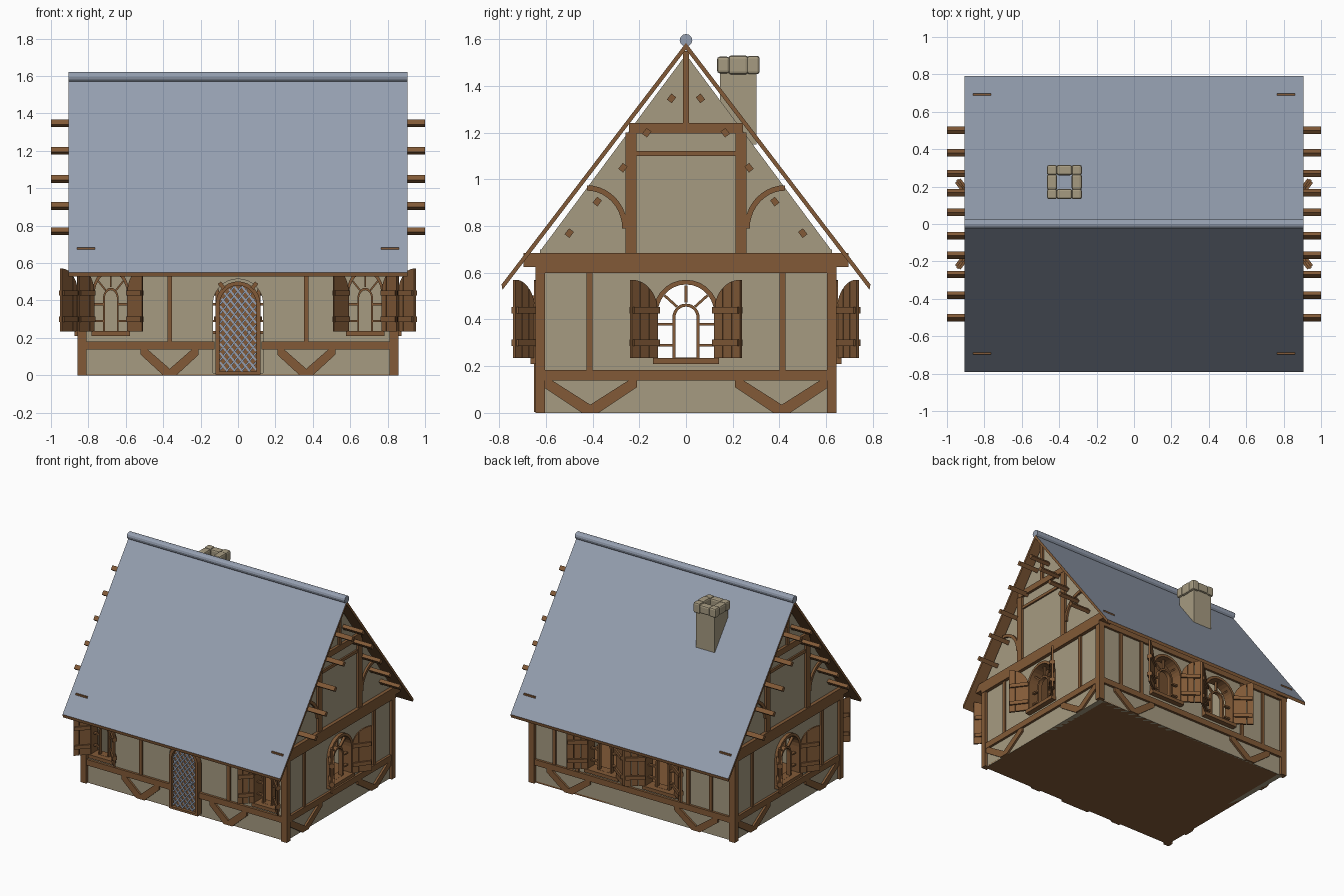
import bpy, bmesh, random
from math import sin, cos, pi, radians, sqrt, hypot
from mathutils import Matrix, Vector

if "Cube" in bpy.data.objects:
    bpy.data.objects.remove(bpy.data.objects["Cube"])

random.seed(4)


def material(name, rgb):
    m = bpy.data.materials.new(name)
    m.diffuse_color = [((c / 255 + 0.055) / 1.055) ** 2.4 for c in rgb] + [1]
    m.use_nodes = True
    m.node_tree.nodes["Principled BSDF"].inputs["Base Color"].default_value = m.diffuse_color
    return m


PLASTER = material("plaster", (166, 155, 129))
WOOD = material("brown timber", (130, 90, 55))
SLATE = material("slate blue", (149, 159, 176))
I = Matrix.Identity(4)


def plate(name, loops, w0, w1, M=I, mat=WOOD):
    """Fill 2D loops (first outer, rest holes), thicken from w0 to w1, place with M."""
    cu = bpy.data.curves.new(name, 'CURVE')
    cu.dimensions, cu.fill_mode, cu.extrude = '2D', 'BOTH', (w1 - w0) / 2
    for loop in loops:
        s = cu.splines.new('POLY')
        s.points.add(len(loop) - 1)
        for p, (u, v) in zip(s.points, loop):
            p.co = (u, v, 0, 1)
        s.use_cyclic_u = True
    tmp = bpy.data.objects.new(name + "_curve", cu)
    bpy.context.collection.objects.link(tmp)
    dg = bpy.context.evaluated_depsgraph_get()
    me = bpy.data.meshes.new_from_object(tmp.evaluated_get(dg))
    bpy.data.objects.remove(tmp)
    bpy.data.curves.remove(cu)
    me.transform(M @ Matrix.Translation((0, 0, (w0 + w1) / 2)))
    bm = bmesh.new()
    bm.from_mesh(me)
    bmesh.ops.remove_doubles(bm, verts=bm.verts, dist=1e-5)
    bmesh.ops.recalc_face_normals(bm, faces=bm.faces)
    bm.to_mesh(me)
    bm.free()
    me.name = name
    me.materials.clear()
    me.materials.append(mat)
    for p in me.polygons:
        p.use_smooth = False
    ob = bpy.data.objects.new(name, me)
    bpy.context.collection.objects.link(ob)
    return ob


def rect(u0, u1, v0, v1):
    return [(u0, v0), (u1, v0), (u1, v1), (u0, v1)]


def bar(name, p, q, width, w0, w1, M=I, mat=WOOD):
    p, q = Vector(p), Vector(q)
    n = Vector((p.y - q.y, q.x - p.x)).normalized() * width / 2
    return plate(name, [[p + n, p - n, q - n, q + n]], w0, w1, M, mat)


def arch(c, hw, z0, spring, rise, n=14):
    return [(c - hw, z0), (c + hw, z0)] + [
        (c + hw * cos(pi * i / n), spring + rise * sin(pi * i / n)) for i in range(n + 1)]


def wall_frame(deg, d):
    """Local u along the wall, v up, w outward from the wall face."""
    return (Matrix.Rotation(radians(deg), 4, 'Z') @ Matrix.Translation((0, -d, 0))
            @ Matrix.Rotation(pi / 2, 4, 'X'))


FRONT, BACK = wall_frame(0, 0.625), wall_frame(180, 0.625)
RIGHT, LEFT = wall_frame(90, 0.835), wall_frame(270, 0.835)


def window(M, c, s):
    W = M @ Matrix.Translation((c, 0, 0)) @ Matrix.Diagonal((s, 1, 1, 1))
    plate("window_frame", [arch(0, .14, .22, .43, .14), arch(0, .12, .236, .43, .12)], -.06, .025, W)
    plate("window_inner_arch", [arch(0, .058, .236, .41, .058), arch(0, .045, .237, .41, .045)], -.03, 0, W)
    plate("window_sill", [rect(-.142, .142, .21, .236)], -.03, .04, W)
    for a in (42, 90, 138):
        d = Vector((cos(radians(a)), sin(radians(a))))
        o = Vector((0, .42))
        bar("window_ray", o + d * .052, o + d * .125, .011, -.025, -.005, W)
    for k in (1, -1):
        for v in (.29, .38):
            bar("window_crossbar", (k * .05, v), (k * .123, v), .011, -.025, -.005, W)
        # shutters swing open, tall edge outwards
        S = (W @ Matrix.Diagonal((k, 1, 1, 1)) @ Matrix.Translation((.128, 0, .02))
             @ Matrix.Rotation(radians(-37), 4, 'Y'))
        for i in range(3):
            u0, u1 = i * .048, i * .048 + .045
            top = [(u1 - .009 * j, .43 + sqrt(max(0, .14 ** 2 - (.14 - min(.14, u1 - .009 * j)) ** 2)))
                   for j in range(6)]
            plate("shutter_plank", [[(u0, .235), (u1, .235)] + top], 0, .014, S)
        for v in (.30, .44):
            plate("shutter_batten", [rect(0, .135, v - .014, v + .014)], -.012, .026, S)


# plaster walls with openings
gable = [(-.62, 0), (.62, 0), (.62, .70), (0, 1.535), (-.62, .70)]
hole = lambda c, s: arch(c, .13 * s, .225, .43, .13)
for nm, M in (("right", RIGHT), ("left", LEFT)):
    plate(nm + "_gable_wall", [gable, hole(0, 1)], -.04, 0, M, PLASTER)
plate("front_wall", [rect(-.83, .83, .004, .7), hole(-.68, .72), hole(.68, .72),
                     arch(0, .135, .012, .38, .135)], -.04, 0, FRONT, PLASTER)
plate("back_wall", [rect(-.83, .83, 0, .7), hole(-.24, 1), hole(.24, 1)], -.04, 0, BACK, PLASTER)
plate("floor", [rect(-.835, .835, -.625, .625)], 0, .012)

# windows
for M, c, s in ((FRONT, -.68, .72), (FRONT, .68, .72), (BACK, -.24, 1), (BACK, .24, 1),
                (RIGHT, 0, 1), (LEFT, 0, 1)):
    window(M, c, s)

# corner posts, wall plates and tie beams
for sx in (1, -1):
    for sy in (1, -1):
        plate("corner_post", [rect(*sorted((sx * .81, sx * .857)), *sorted((sy * .603, sy * .645)))], 0, .68)
    x = sorted((sx * .765, sx * .861))
    plate("tie_beam", [rect(*x, -.697, .697)], .625, .684)
    plate("tie_beam_lower", [rect(*x, -.644, .644)], .60, .63)
    plate("wall_plate", [rect(-.81, .81, *sorted((sx * .59, sx * .642)))], .60, .68)


def v_brace(M, c, hw):
    for k in (1, -1):
        plate("v_brace", [[(c, 0), (c + k * .035, 0), (c + k * hw, .11), (c + k * hw, .14),
                           (c + k * (hw - .035), .14), (c, .035)]], -.01, .015, M)


def stud(M, u):
    plate("stud", [rect(u - .013, u + .013, .18, .61)], -.01, .012, M)


# timber framing on the long walls
for k in (1, -1):
    plate("front_rail", [rect(*sorted((k * .125, k * .81)), .138, .182)], -.01, .018, FRONT)
    v_brace(FRONT, k * .365, .155)
    stud(FRONT, k * .365)
    v_brace(BACK, k * .53, .18)
    stud(BACK, k * .46)
    stud(BACK, k * .65)
plate("back_rail", [rect(-.81, .81, .138, .182)], -.01, .018, BACK)

# timber framing and rafter ends on the gables
for M in (RIGHT, LEFT):
    plate("side_rail", [rect(-.605, .605, .138, .184)], -.01, .018, M)
    plate("collar_beam", [rect(-.245, .245, 1.197, 1.242)], -.01, .02, M)
    plate("upper_rail", [rect(-.215, .215, 1.10, 1.122)], -.01, .012, M)
    plate("king_post", [rect(-.013, .013, 1.24, 1.55)], -.01, .015, M)
    for k in (1, -1):
        v_brace(M, k * .41, .2)
        stud(M, k * .413)
        plate("gable_post", [rect(*sorted((k * .213, k * .26)), .68, 1.2)], -.01, .018, M)
        t = [radians(9 * i) for i in range(11)]
        arc = [(.425 - .175 * cos(a), .79 + .185 * sin(a)) for a in t]
        arc += [(.425 - .152 * cos(a), .79 + .162 * sin(a)) for a in reversed(t)]
        plate("curved_brace", [[(k * u, v) for u, v in arc]], -.01, .015, M)
        for u, v in ((.5, .77), (.38, .905), (.27, 1.05), (.168, 1.2), (.062, 1.347)):
            d = Vector((k * .607, -.795)) * .016
            bar("rafter_end", Vector((k * u, v)) - d, Vector((k * u, v)) + d, .026, -.05, .165, M)

# roof slopes: slate on top, timber edges and underside
AXIS = wall_frame(90, 0)
for k in (1, -1):
    roof = plate("roof_slope", [[(0, 1.585), (k * .79, .55), (k * .786, .527), (0, 1.556)]], -.905, .905, AXIS)
    roof.data.materials.append(SLATE)
    for p in roof.data.polygons:
        p.material_index = 1 if p.normal.z > .3 else 0
plate("ridge_roll", [[(.027 * cos(pi * i / 6), 1.596 + .027 * sin(pi * i / 6)) for i in range(12)]],
      -.905, .905, AXIS, SLATE)

# door with metal lattice
plate("door_frame", [arch(0, .12, .004, .38, .122), arch(0, .098, .02, .38, .1)], -.04, .025, FRONT)
plate("door_panel", [arch(0, .1, .015, .38, .102)], -.03, .0, FRONT)


def in_door(u, v):
    return abs(u) < .097 and v > .02 and (v < .38 or hypot(u, v - .38) < .098)


for k in (1, -1):
    for i in range(-2, 16):
        pts = [(k * u, i * .05 - .1 + 1.25 * u) for u in [-.1 + .004 * j for j in range(51)]]
        pts = [p for p in pts if in_door(*p)]
        if len(pts) > 2:
            bar("door_lattice", pts[0], pts[-1], .010, -.005, .008 + .002 * k, FRONT, SLATE)
    bar("door_arch_block", (k * .075, .465), (k * .1, .495), .022, 0, .035, FRONT)
plate("door_handle", [[(.06 + .012 * cos(pi * i / 4), .23 + .012 * sin(pi * i / 4)) for i in range(8)]],
      0, .03, FRONT, SLATE)

# chimney: hollow shaft with a ring of rounded stones
cx, cy = -.372, .224
plate("chimney_shaft", [rect(cx - .078, cx + .078, cy - .078, cy + .078),
                        rect(cx - .042, cx + .042, cy - .042, cy + .042)], 1.15, 1.46, I, PLASTER)
for i in (-1, 0, 1):
    for j in (-1, 0, 1):
        if i or j:
            bm = bmesh.new()
            bmesh.ops.create_cube(bm, size=1)
            sx, sy = (.084 if i == 0 else .055), (.084 if j == 0 else .055)
            h = .075 + random.uniform(-.012, .008)
            bmesh.ops.scale(bm, vec=(sx, sy, h), verts=bm.verts)
            bmesh.ops.bevel(bm, geom=bm.edges[:], offset=.012, segments=2, profile=.5, affect='EDGES')
            bmesh.ops.translate(bm, vec=(cx + i * .066, cy + j * .064, 1.49), verts=bm.verts)
            me = bpy.data.meshes.new("chimney_stone")
            bm.to_mesh(me)
            bm.free()
            me.materials.append(PLASTER)
            bpy.context.collection.objects.link(bpy.data.objects.new("chimney_stone", me))
